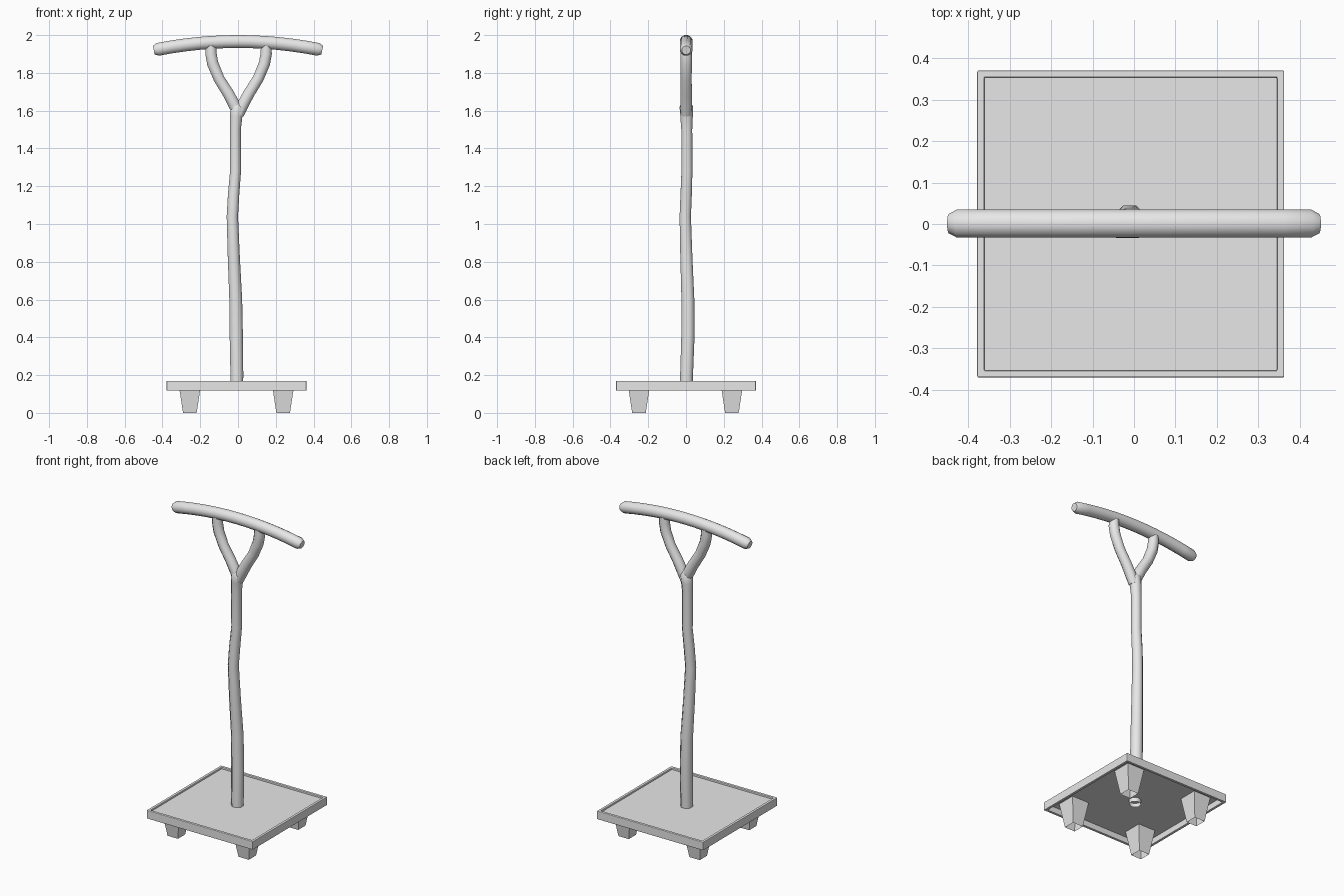
import bpy, bmesh, math
from mathutils import Vector

cube = bpy.data.objects.get("Cube")
if cube:
    bpy.data.objects.remove(cube)

GREY = (0.8, 0.8, 0.8, 1.0)
mat = bpy.data.materials.new("plain grey")
mat.use_nodes = True
mat.diffuse_color = GREY
mat.node_tree.nodes["Principled BSDF"].inputs["Base Color"].default_value = GREY

CX = -0.008  # base centre in x


def loft(name, rings, caps=(False, False), closed=False, smooth=False):
    """Skin a list of equally long rings with quads."""
    bm = bmesh.new()
    loops = [[bm.verts.new(p) for p in ring] for ring in rings]
    n = len(loops[0])
    pairs = list(zip(loops, loops[1:]))
    if closed:
        pairs.append((loops[-1], loops[0]))
    for a, b in pairs:
        for i in range(n):
            j = (i + 1) % n
            bm.faces.new((a[i], a[j], b[j], b[i]))
    for use, loop in zip(caps, (loops[0], loops[-1])):
        if use:
            bm.faces.new(loop)
    bmesh.ops.recalc_face_normals(bm, faces=bm.faces)
    mesh = bpy.data.meshes.new(name)
    bm.to_mesh(mesh)
    bm.free()
    mesh.materials.append(mat)
    obj = bpy.data.objects.new(name, mesh)
    bpy.context.collection.objects.link(obj)
    if smooth:
        bpy.ops.object.select_all(action='DESELECT')
        obj.select_set(True)
        bpy.context.view_layer.objects.active = obj
        bpy.ops.object.shade_smooth_by_angle(angle=math.radians(50))
    return obj


def tube(name, path, caps, sides=8):
    """Sweep a polygon along (x, y, z, half width) points."""
    pts = [Vector(p[:3]) for p in path]
    rings = []
    for k, p in enumerate(pts):
        t = (pts[min(k + 1, len(pts) - 1)] - pts[max(k - 1, 0)]).normalized()
        u = t.cross(Vector((0, 1, 0))).normalized()
        v = u.cross(t)
        r = path[k][3] / math.cos(math.pi / sides)
        ring = []
        for i in range(sides):
            a = math.tau * (i + 0.5) / sides
            ring.append(p + r * (math.cos(a) * u + math.sin(a) * v))
        rings.append(ring)
    return loft(name, rings, caps, smooth=True)


def square(x, y, z, h):
    return [(x + sx * h, y + sy * h, z)
            for sx, sy in ((-1, -1), (1, -1), (1, 1), (-1, 1))]


# Base: rim around a thin recessed panel
rim = loft("base_rim", [square(CX, 0, z, h) for z, h in
                        ((0.118, 0.37), (0.17, 0.37), (0.17, 0.353), (0.118, 0.353))],
           closed=True)
bevel = rim.modifiers.new("soft edges", 'BEVEL')
bevel.width = 0.003
bevel.segments = 2
loft("base_panel", [square(CX, 0, z, 0.354) for z in (0.155, 0.159)], (True, True))

# Hollow tapered feet
for side, sx in (("right", -1), ("left", 1)):
    for end, sy in (("front", -1), ("back", 1)):
        x, y = CX + sx * 0.247, -0.003 + sy * 0.246
        loft(f"{end}_{side}_foot", [square(x, y, 0, 0.036), square(x, y, 0.157, 0.06)])

# Gently crooked pole
tube("pole", [(-0.006, 0.002, 0.13, 0.033), (-0.006, 0.003, 0.2, 0.034),
              (-0.009, 0.010, 0.4, 0.035), (-0.012, 0.010, 0.6, 0.034),
              (-0.022, 0.002, 0.82, 0.032), (-0.030, -0.004, 1.04, 0.030),
              (-0.023, 0.001, 1.16, 0.030), (-0.013, 0.005, 1.28, 0.029),
              (-0.014, 0.004, 1.5, 0.029), (-0.010, 0.003, 1.57, 0.033),
              (-0.003, 0.002, 1.62, 0.036), (0.0, 0.002, 1.645, 0.018)], (False, True))

# Fork arms
arm = ((0.0, 1.58, 0.028), (0.022, 1.63, 0.031), (0.054, 1.69, 0.030),
       (0.104, 1.77, 0.029), (0.137, 1.85, 0.030), (0.146, 1.90, 0.030), (0.147, 1.95, 0.028))
for side, s in (("right", -1), ("left", 1)):
    tube(side + "_fork_arm", [(0.003 + s * x, 0.001, z, r) for x, z, r in arm], (True, True))

# Arched handle bar with softened ends
bar = []
for i in range(-6, 7):
    x = i * 0.425 / 6
    bar.append((x, 0.001, 1.966 - 0.23 * x * x, 0.034))
bar.insert(0, (-0.446, 0.001, 1.920, 0.023))
bar.append((0.446, 0.001, 1.920, 0.023))
tube("handle_bar", bar, (True, True), sides=12)
